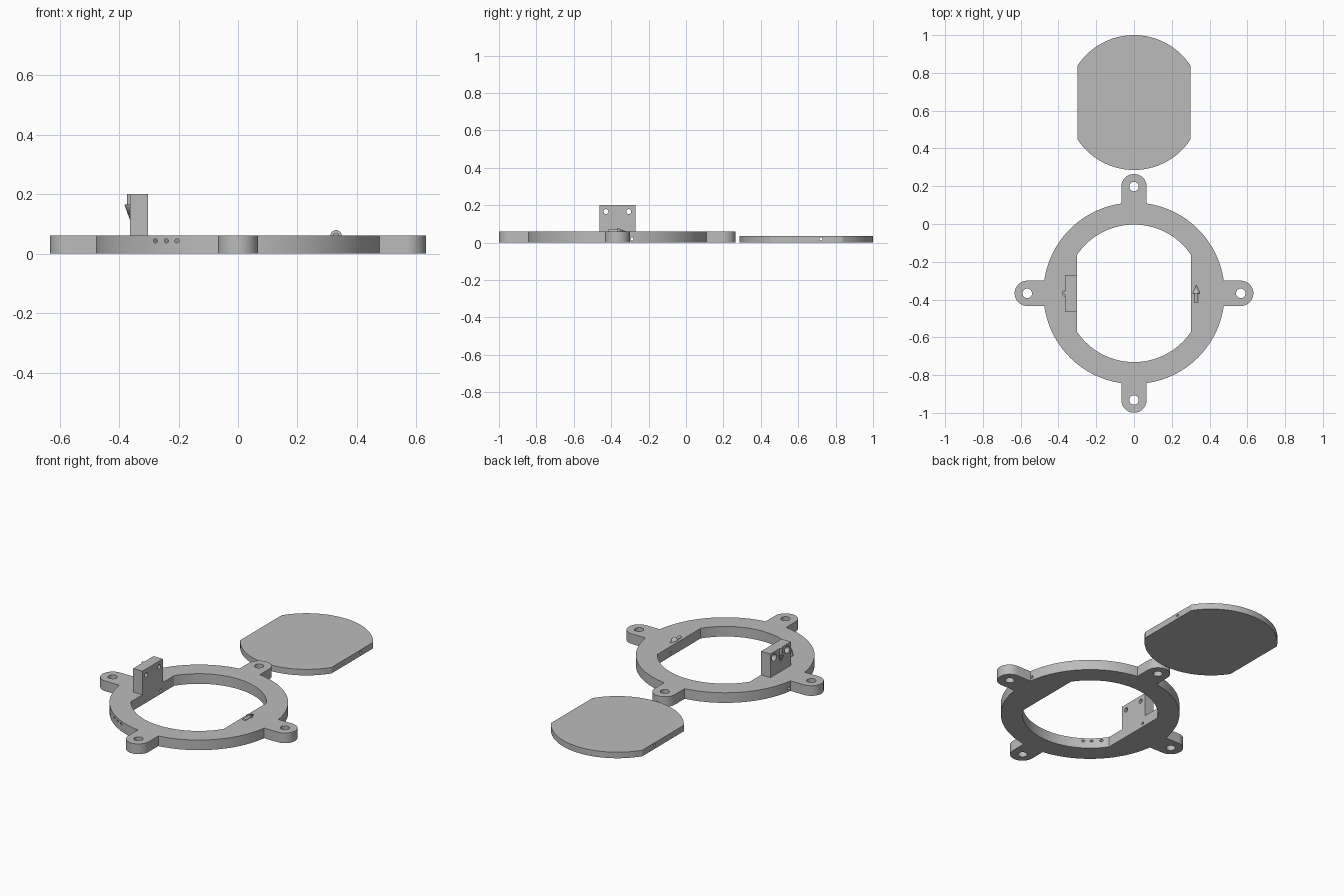
import bpy
import bmesh
from math import sin, cos, asin, acos, pi, radians
from mathutils import Matrix, Vector

if "Cube" in bpy.data.objects:
    bpy.data.objects.remove(bpy.data.objects["Cube"], do_unlink=True)

RING_Y, RING_H = -0.367, 0.06
LID_Y, LID_H = 0.643, 0.036
LUG_DIST, LUG_R = 0.565, 0.067
PIN_OFFSET = 0.078

grey = bpy.data.materials.new("plain_grey")
grey.use_nodes = True
grey.diffuse_color = (0.5, 0.5, 0.5, 1)
for node in grey.node_tree.nodes:
    if node.type == "BSDF_PRINCIPLED":
        node.inputs["Base Color"].default_value = (0.5, 0.5, 0.5, 1)


def make_object(name, bm):
    bmesh.ops.recalc_face_normals(bm, faces=bm.faces)
    mesh = bpy.data.meshes.new(name)
    bm.to_mesh(mesh)
    bm.free()
    mesh.materials.append(grey)
    obj = bpy.data.objects.new(name, mesh)
    bpy.context.collection.objects.link(obj)
    return obj


def prism(name, outline, z0, z1):
    """Extrude a flat outline from z0 to z1."""
    bm = bmesh.new()
    face = bm.faces.new([bm.verts.new((x, y, z0)) for x, y in outline])
    top = bmesh.ops.extrude_face_region(bm, geom=[face])["geom"]
    verts = [v for v in top if isinstance(v, bmesh.types.BMVert)]
    bmesh.ops.translate(bm, vec=(0, 0, z1 - z0), verts=verts)
    return make_object(name, bm)


def rod(name, start, end, r0, r1, segments=32):
    """Cylinder or cone between two points."""
    start, end = Vector(start), Vector(end)
    axis = end - start
    turn = axis.to_track_quat("Z", "Y").to_matrix().to_4x4()
    bm = bmesh.new()
    bmesh.ops.create_cone(bm, cap_ends=True, segments=segments, radius1=r0,
                          radius2=r1, depth=axis.length,
                          matrix=Matrix.Translation((start + end) / 2) @ turn)
    return make_object(name, bm)


def cut(obj, cutter):
    cutter.hide_render = True
    mod = obj.modifiers.new("cut", "BOOLEAN")
    mod.operation, mod.solver, mod.object = "DIFFERENCE", "EXACT", cutter
    bpy.context.view_layer.objects.active = obj
    bpy.ops.object.modifier_apply(modifier=mod.name)
    bpy.data.objects.remove(cutter, do_unlink=True)


def arc(cx, cy, r, a0, a1, n):
    return [(cx + r * cos(a0 + (a1 - a0) * i / n),
             cy + r * sin(a0 + (a1 - a0) * i / n)) for i in range(n + 1)]


def flat_sided_disc(cy, r, half_width):
    """Circle with its left and right sides cut straight."""
    a = acos(half_width / r)
    return arc(0, cy, r, a, pi - a, 48) + arc(0, cy, r, pi + a, 2 * pi - a, 48)


# Ring with four rounded lugs
neck = asin(LUG_R / 0.48)
outline = []
for k in range(4):
    a = k * pi / 2
    outline += arc(LUG_DIST * cos(a), RING_Y + LUG_DIST * sin(a), LUG_R,
                   a - pi / 2, a + pi / 2, 24)
    outline += arc(0, RING_Y, 0.48, a + neck, a + pi / 2 - neck, 28)
ring = prism("mounting_ring", outline, 0, RING_H)
cut(ring, prism("opening_cutter", flat_sided_disc(RING_Y, 0.364, 0.303), -0.1, 0.2))

# Screw holes in the lugs
for k in range(4):
    x = LUG_DIST * cos(k * pi / 2)
    y = RING_Y + LUG_DIST * sin(k * pi / 2)
    cut(ring, rod("screw_cutter", (x, y, -0.1), (x, y, 0.2), 0.025, 0.025))

# Three vent holes through the front wall, and the cross pin hole
for x in (-0.278, -0.241, -0.205):
    cut(ring, rod("vent_cutter", (x, -0.95, 0.043), (x, -0.5, 0.043), 0.007, 0.007, 16))
pin_y = RING_Y + PIN_OFFSET
cut(ring, rod("pin_cutter", (-0.7, pin_y, 0.02), (0.7, pin_y, 0.02), 0.008, 0.008, 16))

# Loose lid with its pin hole
lid = prism("lid_plate", flat_sided_disc(LID_Y, 0.357, 0.3), 0, LID_H)
pin_y = LID_Y + PIN_OFFSET
cut(lid, rod("pin_cutter", (-0.5, pin_y, 0.02), (0.5, pin_y, 0.02), 0.008, 0.008, 16))

# Upright bracket with two countersunk holes
y0, y1 = RING_Y - 0.096, RING_Y + 0.096
bracket = prism("upright_bracket",
                [(-0.364, y0), (-0.303, y0), (-0.303, y1), (-0.364, y1)],
                RING_H, 0.2)
for side in (-1, 1):
    y = RING_Y + side * 0.061
    cut(bracket, rod("hole_cutter", (-0.5, y, 0.166), (-0.2, y, 0.166), 0.013, 0.013))
    cut(bracket, rod("sink_cutter", (-0.37, y, 0.166), (-0.345, y, 0.166), 0.024, 0.013))

# Half-sunk direction arrows on the bracket and the ring
parts = [ring, lid, bracket]
for name, tail, neck_point, tip in (
        ("bracket_arrow", (-0.363, RING_Y, 0.2), (-0.363, RING_Y, 0.165), (-0.363, RING_Y, 0.112)),
        ("ring_arrow", (0.33, -0.415, RING_H), (0.33, -0.367, RING_H), (0.33, -0.322, RING_H))):
    parts.append(rod(name + "_shaft", tail, neck_point, 0.01, 0.01))
    parts.append(rod(name + "_head", neck_point, tip, 0.019, 0))

# Smooth curved walls, keep corners sharp
bpy.ops.object.select_all(action="DESELECT")
for obj in parts:
    obj.select_set(True)
bpy.context.view_layer.objects.active = ring
bpy.ops.object.shade_smooth_by_angle(angle=radians(30))
